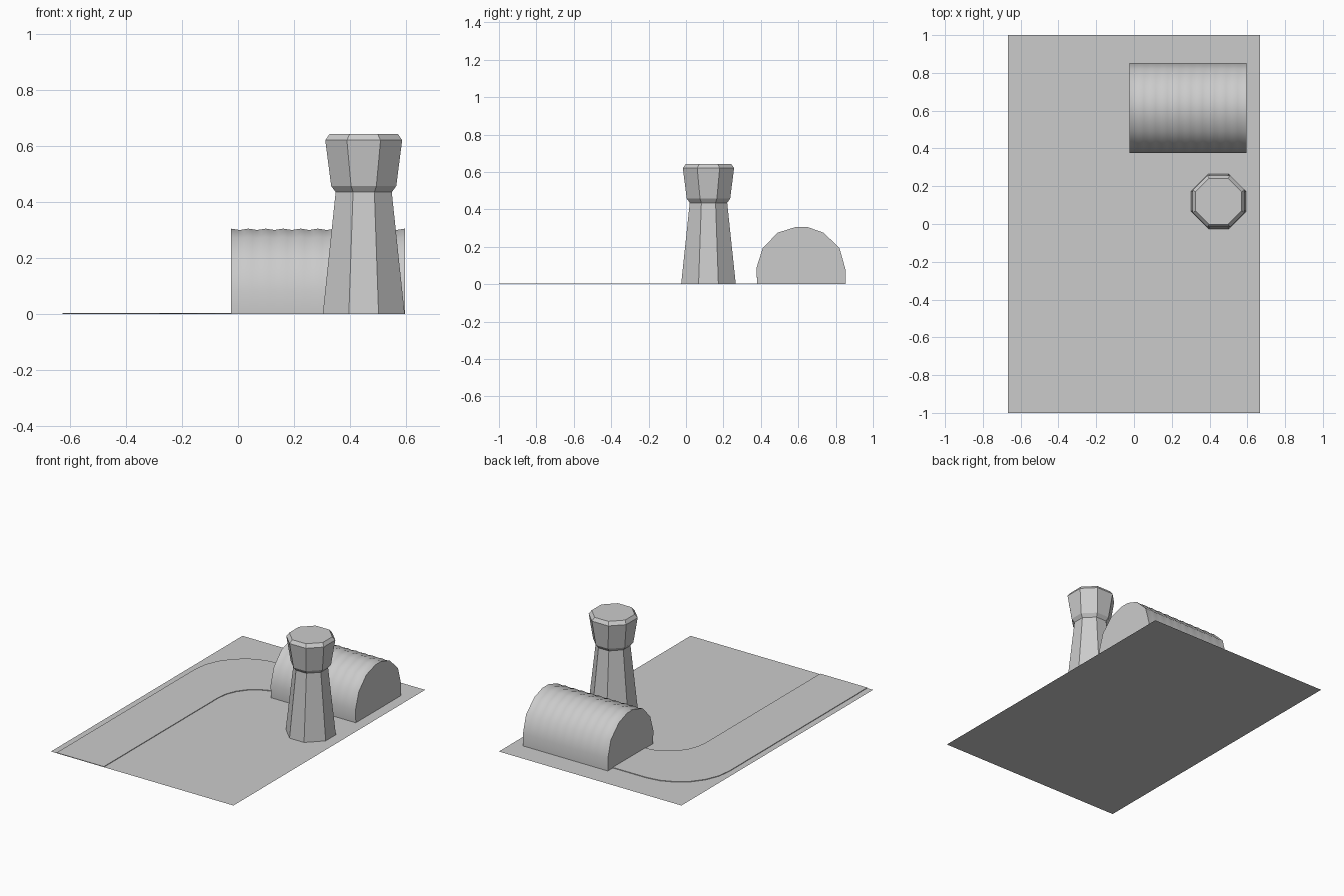
import bpy, bmesh, math

if "Cube" in bpy.data.objects:
    bpy.data.objects.remove(bpy.data.objects["Cube"])


def make_object(name, verts, faces, smooth=None):
    mesh = bpy.data.meshes.new(name)
    mesh.from_pydata(verts, [], faces)
    bm = bmesh.new()
    bm.from_mesh(mesh)
    if len(faces) > 1:
        bmesh.ops.recalc_face_normals(bm, faces=bm.faces)
    bm.to_mesh(mesh)
    bm.free()
    obj = bpy.data.objects.new(name, mesh)
    bpy.context.collection.objects.link(obj)
    if smooth:
        bpy.ops.object.select_all(action='DESELECT')
        bpy.context.view_layer.objects.active = obj
        obj.select_set(True)
        bpy.ops.object.shade_smooth_by_angle(angle=math.radians(smooth))
    return obj


def loft(name, rings, smooth=None):
    """Closed solid through rings of equal point count."""
    n = len(rings[0])
    verts = [p for ring in rings for p in ring]
    faces = [(r * n + i, r * n + (i + 1) % n, (r + 1) * n + (i + 1) % n, (r + 1) * n + i)
             for r in range(len(rings) - 1) for i in range(n)]
    faces += [tuple(range(n))[::-1], tuple(range(len(verts) - n, len(verts)))]
    return make_object(name, verts, faces, smooth)


def corner(x, y, r, segments=6):
    """Rounded corner arriving along +y and leaving along +x."""
    angles = [math.pi - math.pi / 2 * i / segments for i in range(segments + 1)]
    return [(x + r + r * math.cos(a), y - r + r * math.sin(a)) for a in angles]


# Ground sheet
W = 0.667
make_object("ground_sheet", [(-W, -1, 0), (W, -1, 0), (W, 1, 0), (-W, 1, 0)], [(0, 1, 2, 3)])

# Thin road that bends into the shed
outer = [(-0.625, -1)] + corner(-0.625, 0.80, 0.36) + [(-0.02, 0.80)]
inner = [(-0.28, -1)] + corner(-0.28, 0.465, 0.27) + [(-0.008, 0.465)]
h = 0.004
sections = [[(*o, 0), (*o, h), (*i, h), (*i, 0)] for o, i in zip(outer, inner)]
loft("road", sections)

# Arched shed with a lightly rippled roof
arch = [(0.38, 0), (0.376, 0.085), (0.41, 0.193), (0.49, 0.275), (0.585, 0.305),
        (0.65, 0.305), (0.735, 0.275), (0.82, 0.193), (0.852, 0.08), (0.852, 0)]
steps = 40
rings = []
for s in range(steps + 1):
    x = -0.025 + 0.62 * s / steps
    k = 1 - 0.008 * (1 - math.cos(s * math.pi / 2))
    rings.append([(x, y, z * k) for y, z in arch])
loft("arched_shed", rings, smooth=40)

# Eight-sided watch tower: half width, half length of flat side, height
profile = [(0.146, 0.053, 0), (0.100, 0.038, 0.435), (0.116, 0.045, 0.457),
           (0.137, 0.060, 0.62), (0.122, 0.050, 0.642)]
cx, cy = 0.448, 0.12
loft("watch_tower", [[(cx + x, cy + y, z) for x, y in
                      ((a, -b), (a, b), (b, a), (-b, a), (-a, b), (-a, -b), (-b, -a), (b, -a))]
                     for a, b, z in profile])
